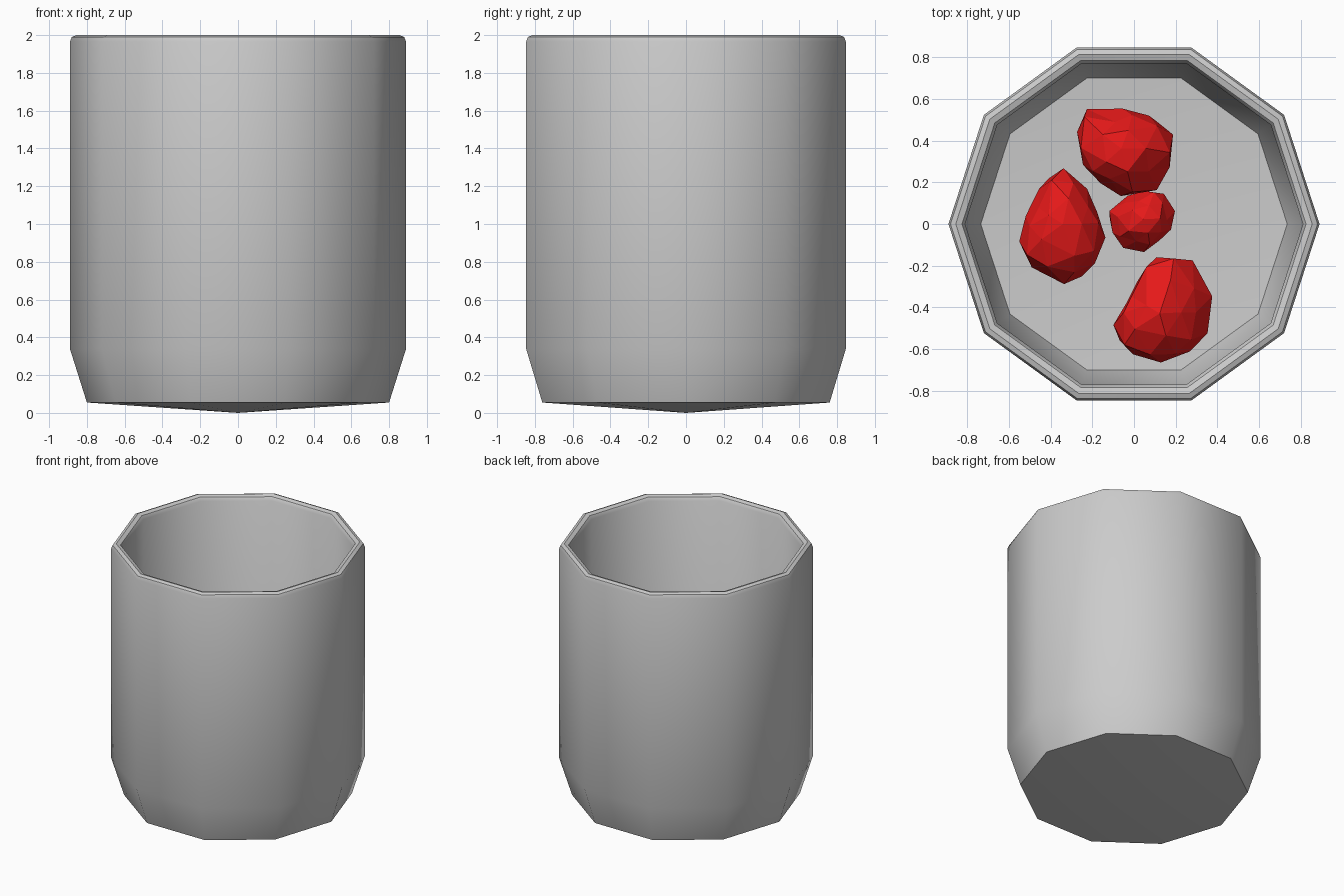
import bpy, bmesh, math, random
from mathutils import Vector

if "Cube" in bpy.data.objects:
    bpy.data.objects.remove(bpy.data.objects["Cube"])

random.seed(4)


def finish(bm, name):
    bmesh.ops.recalc_face_normals(bm, faces=bm.faces)
    mesh = bpy.data.meshes.new(name)
    bm.to_mesh(mesh)
    bm.free()
    obj = bpy.data.objects.new(name, mesh)
    bpy.context.collection.objects.link(obj)
    return obj


# Cup: ten-sided lathe of a closed wall profile, from outer base over the rim to inner floor
SIDES = 10
profile = [(0, 0), (.80, .055), (.89, .34), (.89, 1.965), (.88, 1.99), (.855, 2.0),
           (.825, 1.99), (.81, 1.965), (.81, .355), (.735, .135), (0, .085)]
bm = bmesh.new()
rings = []
for r, z in profile:
    if r == 0:
        rings.append([bm.verts.new((0, 0, z))] * SIDES)
    else:
        rings.append([bm.verts.new((r * math.cos(2 * math.pi * i / SIDES),
                                    r * math.sin(2 * math.pi * i / SIDES), z))
                      for i in range(SIDES)])
for a, b in zip(rings, rings[1:]):
    for i in range(SIDES):
        j = (i + 1) % SIDES
        bm.faces.new(list(dict.fromkeys((a[i], a[j], b[j], b[i]))))
cup = finish(bm, "cup")
bpy.context.view_layer.objects.active = cup
cup.select_set(True)
bpy.ops.object.shade_smooth_by_angle(angle=math.radians(40))

# Red stone material
red = bpy.data.materials.new("red_stone")
red.diffuse_color = (0.8, 0.01, 0.01, 1)
red.use_nodes = True
red.node_tree.nodes["Principled BSDF"].inputs["Base Color"].default_value = red.diffuse_color


def outline_radius(outline, centre, angle):
    """Distance from centre to the outline polygon in the given direction."""
    d = Vector((math.cos(angle), math.sin(angle)))
    for p, q in zip(outline, outline[1:] + outline[:1]):
        p, q = Vector(p) - centre, Vector(q) - centre
        e = q - p
        det = d.cross(e)
        if abs(det) < 1e-9:
            continue
        t, u = p.cross(e) / det, p.cross(d) / det
        if t > 0 and -1e-6 <= u <= 1 + 1e-6:
            return t
    return 0.2


def stone(name, outline, z0, z1):
    """Jagged faceted lump following a plan outline."""
    centre = sum((Vector(p) for p in outline), Vector((0, 0))) / len(outline)
    bm = bmesh.new()
    bmesh.ops.create_icosphere(bm, subdivisions=2, radius=1)
    for v in bm.verts:
        c = v.co.copy()
        flat = math.hypot(c.x, c.y)
        jitter = random.uniform(.97, 1.06) if flat > .9 else random.uniform(.8, 1.1)
        a = math.atan2(c.y, c.x) + random.uniform(-.1, .1)
        r = flat * jitter * outline_radius(outline, centre, a)
        z = (z0 + z1) / 2 + c.z * random.uniform(.85, 1.0) * (z1 - z0) / 2
        v.co = (centre.x + r * math.cos(a), centre.y + r * math.sin(a), z)
    finish(bm, name).data.materials.append(red)


# Stones lying on the cup floor
stone("stone_back", [(-.27, .35), (-.21, .23), (-.07, .13), (.09, .15), (.22, .33),
                     (.16, .48), (.02, .54), (-.23, .55), (-.26, .50)], .10, .53)
stone("stone_left", [(-.57, -.06), (-.46, -.28), (-.22, -.27), (-.13, -.04),
                     (-.22, .17), (-.36, .28), (-.43, .20)], .10, .53)
stone("stone_small", [(-.14, .03), (-.08, -.10), (.05, -.13), (.17, -.03),
                      (.21, .09), (.13, .16), (-.03, .14)], .09, .37)
stone("stone_front", [(-.10, -.46), (-.08, -.58), (.08, -.65), (.21, -.66), (.34, -.57),
                      (.37, -.30), (.24, -.14), (.05, -.18), (0, -.32)], .11, .55)
